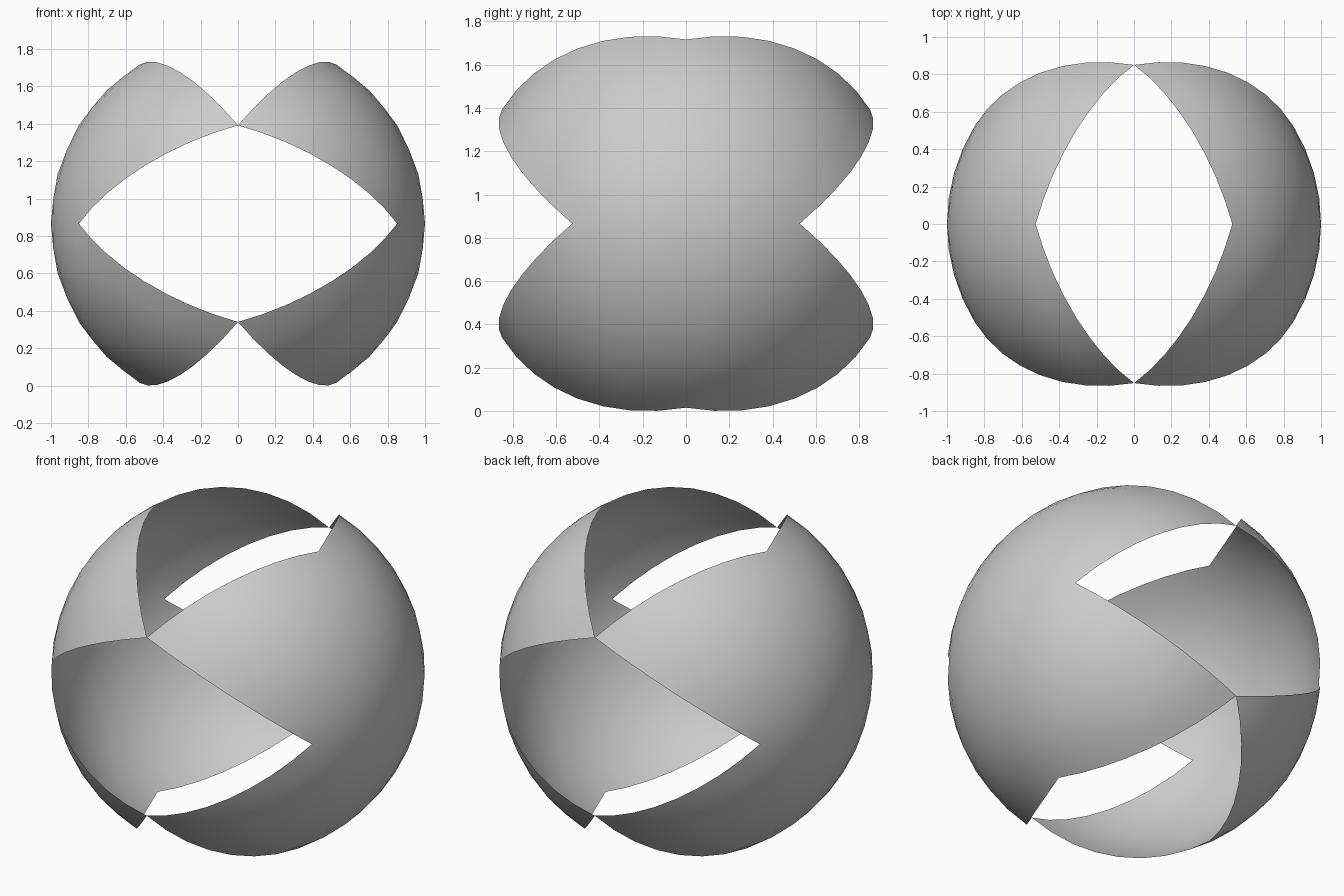
import bpy, bmesh, math
from mathutils import Vector

if "Cube" in bpy.data.objects:
    bpy.data.objects.remove(bpy.data.objects["Cube"])

# Icosahedron corner coordinates on the unit sphere
PHI = (1 + math.sqrt(5)) / 2
B = 1 / math.sqrt(1 + PHI * PHI)
A = PHI * B
CENTRE_Z = 0.866


def make_shell(name, side):
    """One half of the open ball: six spherical triangles on one side of x."""
    bm = bmesh.new()
    for s in (-1, 1):
        for t in (-1, 1):
            for co in ((s * A, t * B, 0), (0, s * A, t * B), (s * B, 0, t * A)):
                bm.verts.new(co)
    bmesh.ops.convex_hull(bm, input=bm.verts[:])

    # Open the front, back, top, bottom and the opposite side
    gone = [f for f in bm.faces if side * f.calc_center_median().x < 0.4]
    bmesh.ops.delete(bm, geom=gone, context='FACES')

    # Round the triangles out to the sphere
    for _ in range(3):
        bmesh.ops.subdivide_edges(bm, edges=bm.edges[:], cuts=1, use_grid_fill=True)
        for v in bm.verts:
            v.co.normalize()
    for f in bm.faces:
        f.smooth = True
        f.normal_update()
        if f.normal.dot(f.calc_center_median()) < 0:
            f.normal_flip()
    bmesh.ops.translate(bm, verts=bm.verts[:], vec=Vector((0, 0, CENTRE_Z)))

    mesh = bpy.data.meshes.new(name)
    bm.to_mesh(mesh)
    bm.free()
    obj = bpy.data.objects.new(name, mesh)
    bpy.context.collection.objects.link(obj)
    return obj


# Two shells touching at four points
make_shell("right_shell", 1)
make_shell("left_shell", -1)
